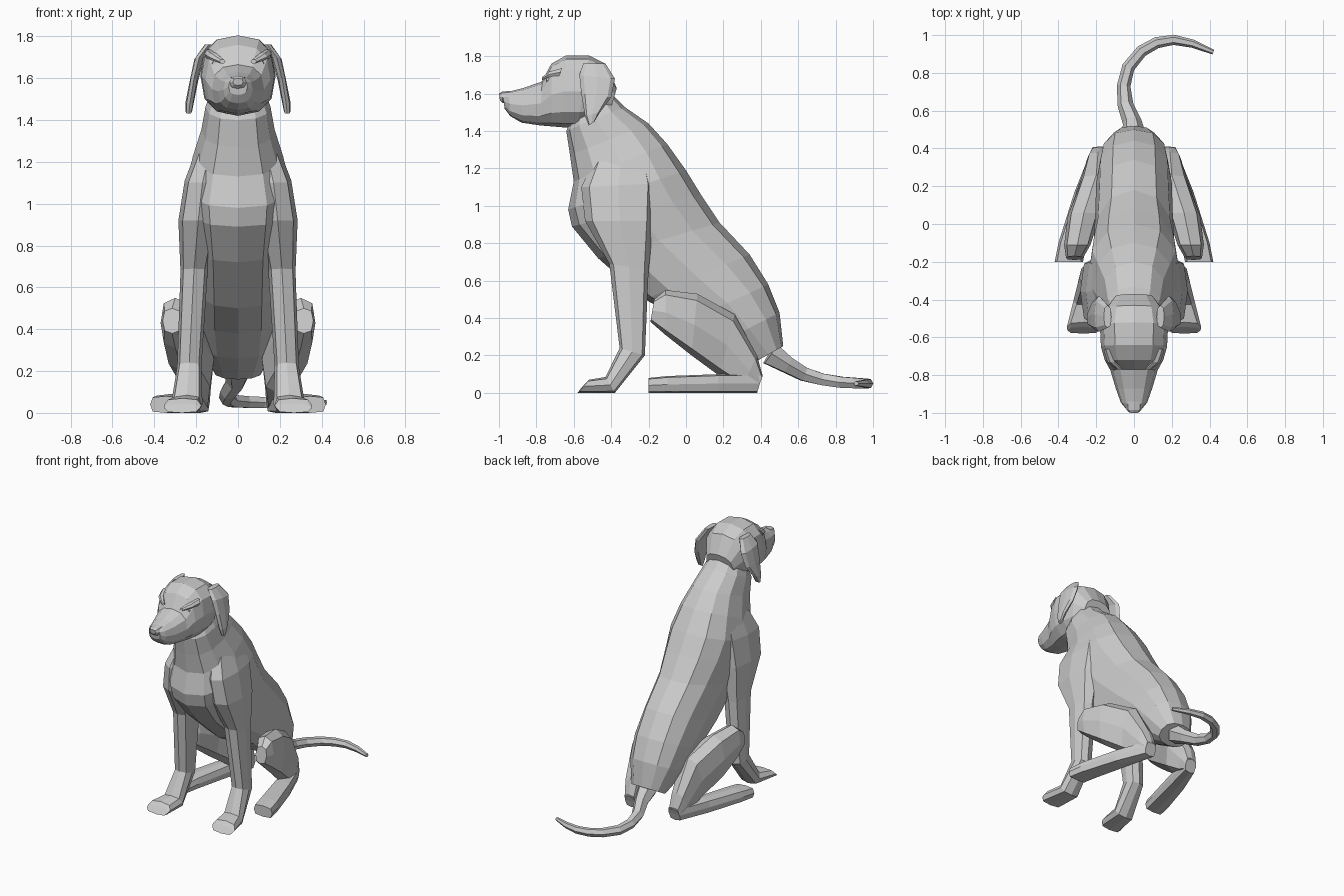
import bpy, bmesh, math
from mathutils import Vector


def skin(name, rings, mirror=False):
    """Join a list of vertex rings into a closed, flat-shaded skin."""
    bm = bmesh.new()
    loops = [[bm.verts.new(p) for p in ring] for ring in rings]
    n = len(loops[0])
    for a, b in zip(loops, loops[1:]):
        for i in range(n):
            j = (i + 1) % n
            bm.faces.new((a[i], a[j], b[j], b[i]))
    bm.faces.new(loops[0])
    bm.faces.new(loops[-1])
    bmesh.ops.recalc_face_normals(bm, faces=bm.faces)
    mesh = bpy.data.meshes.new(name)
    bm.to_mesh(mesh)
    bm.free()
    ob = bpy.data.objects.new(name, mesh)
    bpy.context.collection.objects.link(ob)
    if mirror:
        ob.modifiers.new("mirror", 'MIRROR')
    return ob


def oval(c, right, up, sides, e):
    """Superellipse section: e = 1 is round, smaller is boxier."""
    pts = []
    for i in range(sides):
        a = 2 * math.pi * i / sides
        ca, sa = round(math.cos(a), 6), round(math.sin(a), 6)
        pts.append(c + right * math.copysign(abs(ca) ** e, ca)
                   + up * math.copysign(abs(sa) ** e, sa))
    return pts


def loft(name, sections, sides=8, e=0.8, mirror=False):
    """Sections: upper/front y,z, lower/back y,z, half width, centre x."""
    rings = []
    for y1, z1, y2, z2, w, *cx in sections:
        x = cx[0] if cx else 0
        a, b = Vector((x, y1, z1)), Vector((x, y2, z2))
        rings.append(oval((a + b) / 2, Vector((w, 0, 0)), (a - b) / 2, sides, e))
    return skin(name, rings, mirror)


# Torso and neck, from the skull down to the rump
loft("torso", [
    (-.42, 1.62, -.60, 1.50, .12),
    (-.33, 1.53, -.64, 1.40, .155),
    (-.20, 1.44, -.62, 1.27, .175),
    (-.10, 1.33, -.60, 1.13, .215),
    (.00, 1.19, -.63, .98, .25),
    (.08, 1.06, -.61, .89, .24),
    (.18, .91, -.47, .72, .215),
    (.34, .74, -.22, .50, .205),
    (.44, .58, .00, .38, .20),
    (.50, .43, .17, .26, .18),
    (.52, .25, .36, .16, .12)], 12, .85)

# Head and muzzle
loft("head", [
    (-.37, 1.63, -.42, 1.46, .11),
    (-.43, 1.76, -.50, 1.44, .16),
    (-.52, 1.805, -.58, 1.42, .18),
    (-.64, 1.805, -.66, 1.42, .175),
    (-.72, 1.76, -.72, 1.425, .155),
    (-.77, 1.665, -.78, 1.43, .125),
    (-.87, 1.63, -.88, 1.445, .095),
    (-.95, 1.61, -.94, 1.48, .07),
    (-.98, 1.60, -.97, 1.52, .045)], 12, .8)
loft("nose", [
    (-.94, 1.615, -.94, 1.55, .045),
    (-.985, 1.61, -.98, 1.55, .04),
    (-1.0, 1.60, -.995, 1.565, .025)], 8)

# Heavy brow and eye on each side
loft("brow", [
    (-.66, 1.74, -.68, 1.69, .02, .14),
    (-.73, 1.72, -.735, 1.685, .025, .115),
    (-.77, 1.69, -.77, 1.67, .015, .075)], 6, 1, True)
loft("eye", [
    (-.69, 1.69, -.69, 1.65, .02, .12),
    (-.745, 1.685, -.745, 1.655, .018, .105)], 6, 1, True)

# Hanging ears
loft("ear", [
    (-.55, 1.76, -.43, 1.76, .02, .14),
    (-.57, 1.70, -.38, 1.68, .024, .185),
    (-.56, 1.60, -.40, 1.58, .02, .21),
    (-.54, 1.48, -.46, 1.50, .02, .23),
    (-.52, 1.43, -.49, 1.45, .015, .235)], 8, .8, True)

# Front legs from shoulder to toes
loft("front_leg", [
    (-.50, 1.23, -.20, 1.28, .06, .14),
    (-.56, 1.10, -.16, 1.12, .085, .17),
    (-.54, .92, -.17, .92, .095, .19),
    (-.41, .69, -.20, .66, .065, .21),
    (-.355, .24, -.22, .20, .058, .233),
    (-.43, .085, -.38, .0, .075, .245),
    (-.52, .07, -.57, .0, .09, .265),
    (-.545, .045, -.58, .0, .085, .268)], 8, .7, True)

# Folded thighs, knee to heel
loft("thigh", [
    (-.17, .50, -.19, .38, .045, .315),
    (-.11, .55, -.11, .31, .07, .30),
    (.06, .53, .03, .20, .085, .265),
    (.26, .42, .18, .09, .085, .20),
    (.38, .20, .30, .03, .06, .19),
    (.41, .09, .38, .01, .045, .18)], 8, .7, True)

# Long hind feet, heel to toes
loft("hind_foot", [
    (.41, .10, .38, .0, .045, .18),
    (.17, .10, .17, .0, .065, .25),
    (-.10, .09, -.10, .0, .075, .325),
    (-.20, .08, -.20, .0, .075, .345)], 8, .5, True)

# Tail curling on the ground: x, y, z, radius
path = [(0, .45, .21, .07), (-.01, .54, .15, .05), (-.045, .63, .10, .042),
        (-.055, .73, .072, .036), (-.03, .83, .057, .034), (.04, .915, .052, .032),
        (.12, .96, .05, .03), (.21, .975, .05, .027), (.31, .955, .05, .022),
        (.42, .91, .05, .013)]
pts = [Vector(p[:3]) for p in path]
tail = []
for i, p in enumerate(pts):
    t = (pts[min(i + 1, len(pts) - 1)] - pts[max(i - 1, 0)]).normalized()
    right = t.cross(Vector((0, 0, 1))).normalized()
    r = path[i][3]
    tail.append(oval(p, right * r, right.cross(t) * r, 6, 1))
skin("tail", tail)
